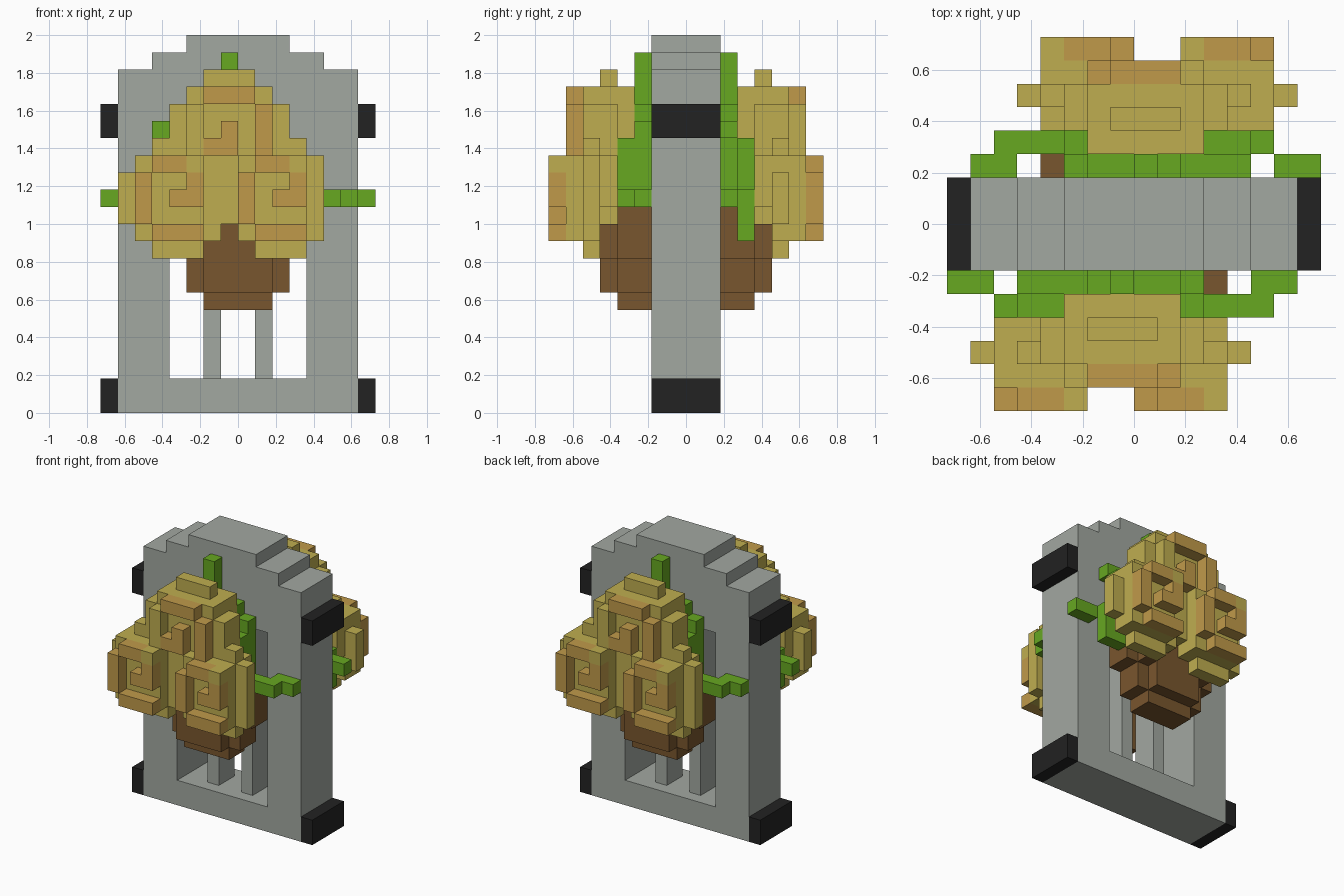
import bpy, bmesh, math
from mathutils import Matrix

cube = bpy.data.objects.get("Cube")
if cube:
    bpy.data.objects.remove(cube, do_unlink=True)

U = 1 / 11  # size of one block


def material(name, rgb):
    lin = [((c / 255 + 0.055) / 1.055) ** 2.4 for c in rgb]
    m = bpy.data.materials.new(name)
    m.use_nodes = True
    m.diffuse_color = (*lin, 1)
    bsdf = next(n for n in m.node_tree.nodes if n.type == 'BSDF_PRINCIPLED')
    bsdf.inputs["Base Color"].default_value = (*lin, 1)
    return m


stone = material("grey stone", (162, 168, 161))
black = material("black", (34, 34, 34))
brown = material("brown", (121, 86, 46))
green = material("leaf green", (103, 168, 33))
yellow = material("straw yellow", (191, 174, 80))
orange = material("warm ochre", (192, 154, 74))


def blocks(name, mat, boxes, turn=False, shift=0):
    """One object from boxes given as x, y, z ranges in block units."""
    bm = bmesh.new()
    for x, y, z in boxes:
        size = Matrix.Diagonal((x[1] - x[0], y[1] - y[0], z[1] - z[0], 1))
        mid = ((x[0] + x[1]) / 2 + shift, (y[0] + y[1]) / 2, (z[0] + z[1]) / 2)
        bmesh.ops.create_cube(bm, size=1, matrix=Matrix.Translation(mid) @ size)
    bmesh.ops.scale(bm, vec=(U, U, U), verts=bm.verts)
    if turn:
        bmesh.ops.rotate(bm, verts=bm.verts, cent=(0, 0, 0),
                         matrix=Matrix.Rotation(math.pi, 3, 'Z'))
    me = bpy.data.meshes.new(name)
    bm.to_mesh(me)
    bm.free()
    me.materials.append(mat)
    ob = bpy.data.objects.new(name, me)
    bpy.context.collection.objects.link(ob)


# Arched frame with window opening and bars
deep = (-2, 2)
blocks("frame", stone, [
    ((-7, 7), deep, (0, 2)), ((-7, -4), deep, (2, 16)), ((4, 7), deep, (2, 16)),
    ((-7, 7), deep, (16, 20)), ((-5, 5), deep, (20, 21)), ((-3, 3), deep, (21, 22))])
blocks("window_bars", stone, [(x, (-1, 1), (2, 16)) for x in ((-2, -1), (1, 2))])

# Black side brackets
blocks("brackets", black, [(x, deep, z) for x in ((-8, -7), (7, 8))
                           for z in ((0, 2), (16, 18))])

# Pot, leaves and flowers on both faces
for side, turn in (("front", False), ("back", True)):
    blocks(side + "_pot", brown, [
        ((-2, 2), (-4, -2), (6, 7)),
        ((-3, 3), (-4, -2), (7, 9)), ((-2, 2), (-5, -4), (7, 9)),
        ((-4, 4), (-4, -2), (9, 12)), ((-3, 3), (-5, -4), (9, 11))], turn)

    near, far = (-4, -3), (-3, -2)
    blocks(side + "_leaves", green, [
        ((-1, 0), far, (18, 21)), ((-2, 2), far, (17, 18)),
        ((-5, 3), far, (16, 17)), ((-4, 3), far, (12, 16)),
        ((-8, -6), far, (12, 13)), ((5, 7), far, (12, 13)),
        ((-6, -4), near, (10, 13)), ((-5, -3), near, (13, 16)),
        ((2, 6), near, (12, 13)), ((2, 3), near, (13, 16))], turn)

    # Two lower blooms share one shape
    for where, dx in (("right", 0), ("left", 6)):
        bloom = side + "_" + where + "_bloom"
        rim = (-6, -5)
        blocks(bloom, yellow, [
            ((-6, -2), (-7, -6), (10, 15)),
            ((-7, -1), rim, (11, 14)), ((-6, -1), rim, (10, 11)),
            ((-6, -1), rim, (14, 15)), ((-5, -2), rim, (9, 10)),
            ((-5, -2), rim, (15, 16)),
            ((-6, -2), (-5, -4), (12, 15)),
            ((-3, -2), (-8, -7), (14, 15))], turn, dx)
        curl = (-8, -7)
        blocks(bloom + "_curl", orange, [
            ((-5, -3), curl, (14, 15)), ((-6, -5), curl, (11, 14)),
            ((-5, -2), curl, (10, 11)), ((-3, -2), curl, (12, 14)),
            ((-4, -3), curl, (12, 13))], turn, dx)

    # Upper bloom and the filling between the three
    curl = (-7, -6)
    blocks(side + "_top_bloom", yellow, [
        ((-3, 2), (-6, -3), (14, 19)), ((-4, 3), (-6, -4), (15, 18)),
        ((-2, 1), (-5, -4), (19, 20)), ((-1, 0), (-6, -3), (11, 14)),
        ((-3, -2), curl, (15, 18))], turn)
    blocks(side + "_top_bloom_curl", orange, [
        ((-2, 1), curl, (18, 19)), ((1, 2), curl, (15, 18)),
        ((-2, 0), curl, (15, 16)), ((-1, 0), curl, (16, 17))], turn)
